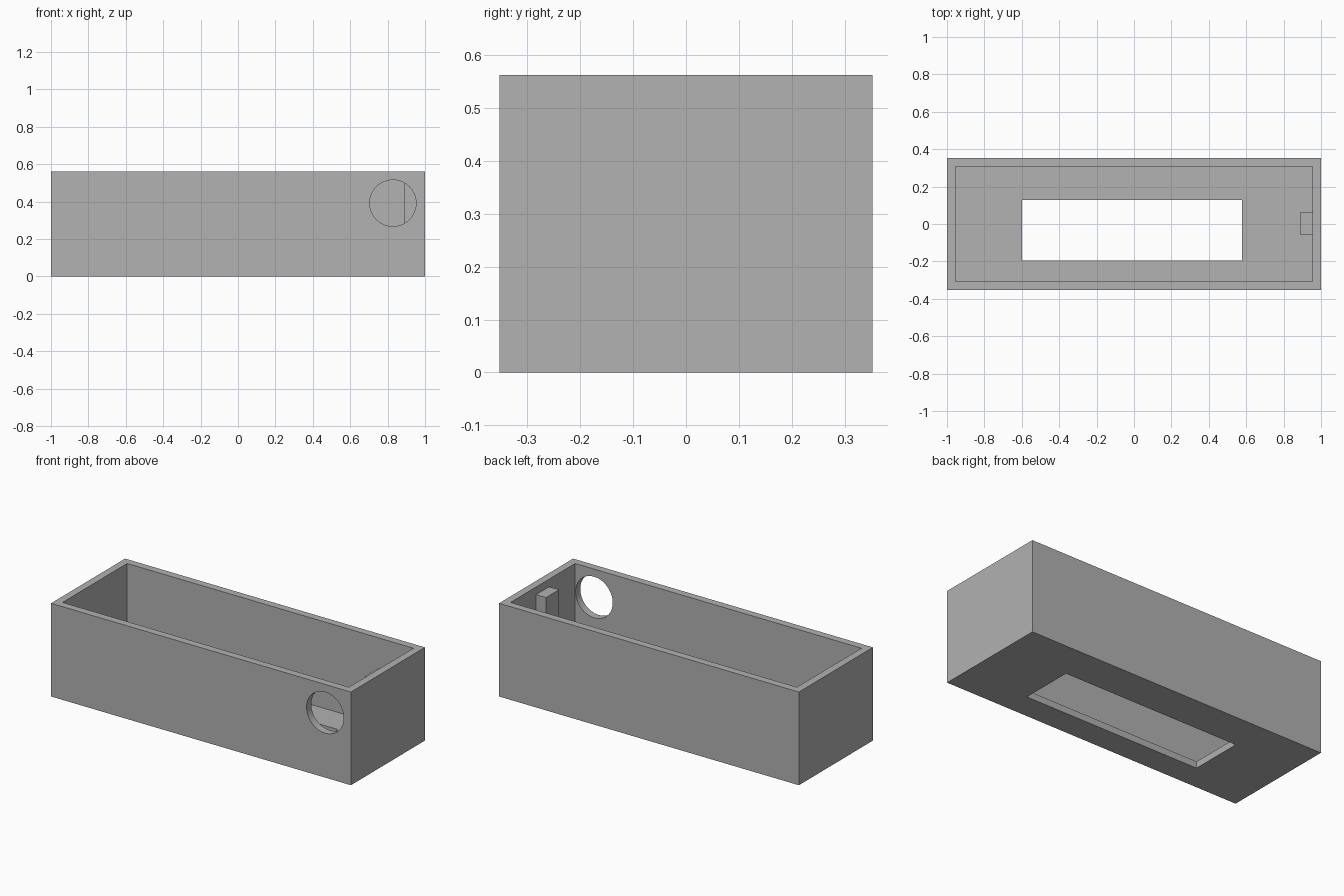
import bpy
from math import radians
from mathutils import Vector

if "Cube" in bpy.data.objects:
    bpy.data.objects.remove(bpy.data.objects["Cube"], do_unlink=True)

LENGTH, DEPTH, HEIGHT = 2.0, 0.705, 0.562
WALL, FLOOR = 0.045, 0.04
INNER_X, INNER_Y = LENGTH / 2 - WALL, DEPTH / 2 - WALL

grey = bpy.data.materials.new("plain grey")
grey.use_nodes = True
colour = (0.445, 0.445, 0.445, 1)
grey.diffuse_color = colour
grey.node_tree.nodes["Principled BSDF"].inputs["Base Color"].default_value = colour


def block(name, low, high):
    """Box between two opposite corners."""
    low, high = Vector(low), Vector(high)
    bpy.ops.mesh.primitive_cube_add(size=1)
    ob = bpy.context.object
    ob.name = name
    for v in ob.data.vertices:
        v.co = (low + high) / 2 + v.co * (high - low)
    ob.data.materials.append(grey)
    return ob


def cut(target, cutter):
    """Subtract the cutter from the target, then drop the cutter."""
    cutter.hide_render = True
    mod = target.modifiers.new("cut", "BOOLEAN")
    mod.operation = "DIFFERENCE"
    mod.solver = "EXACT"
    mod.object = cutter
    bpy.context.view_layer.objects.active = target
    bpy.ops.object.modifier_apply(modifier=mod.name)
    bpy.data.objects.remove(cutter, do_unlink=True)


# Open-topped case
case = block("case", (-LENGTH / 2, -DEPTH / 2, 0), (LENGTH / 2, DEPTH / 2, HEIGHT))
cut(case, block("cavity_cutter", (-INNER_X, -INNER_Y, FLOOR), (INNER_X, INNER_Y, 1)))

# Rectangular window in the floor
cut(case, block("floor_cutter", (-0.598, -0.196, -0.1), (0.578, 0.127, 0.1)))

# Round hole in the front wall
bpy.ops.mesh.primitive_cylinder_add(
    vertices=64, radius=0.124, depth=0.2,
    location=(0.828, -DEPTH / 2, 0.392), rotation=(radians(90), 0, 0))
hole = bpy.context.object
hole.name = "hole_cutter"
hole.data.materials.append(grey)
cut(case, hole)

# Post against the inside of the left end wall
post = block("post", (0.889, -0.06, FLOOR), (INNER_X, 0.064, 0.516))

# Smooth the round hole, keep the corners sharp
bpy.ops.object.select_all(action="DESELECT")
case.select_set(True)
bpy.context.view_layer.objects.active = case
bpy.ops.object.shade_smooth_by_angle(angle=radians(30))
